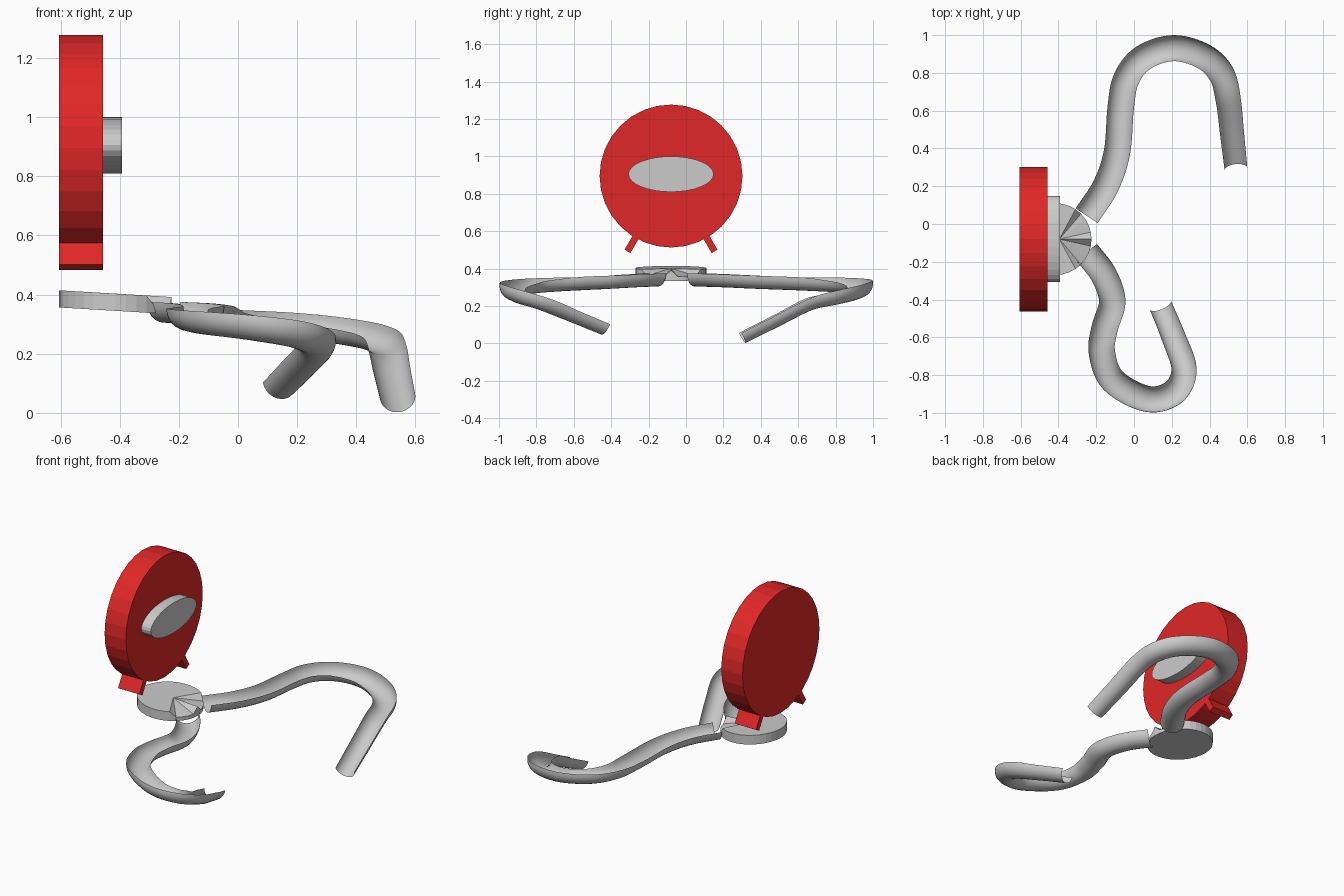
import bpy, bmesh, math
from mathutils import Vector, Matrix

if "Cube" in bpy.data.objects:
    bpy.data.objects.remove(bpy.data.objects["Cube"])

red = bpy.data.materials.new("red_paint")
red.diffuse_color = (0.75, 0.02, 0.02, 1)
red.use_nodes = True
red.node_tree.nodes["Principled BSDF"].inputs["Base Color"].default_value = red.diffuse_color


def add_object(name, bm, mat=None):
    mesh = bpy.data.meshes.new(name)
    bm.to_mesh(mesh)
    bm.free()
    obj = bpy.data.objects.new(name, mesh)
    bpy.context.collection.objects.link(obj)
    if mat:
        mesh.materials.append(mat)
    return obj


def x_disc(name, x0, x1, y, z, ry, rz, mat=None):
    """Elliptical slab facing along x."""
    bm = bmesh.new()
    bmesh.ops.create_cone(bm, cap_ends=True, segments=32, radius1=1, radius2=1, depth=1)
    m = (Matrix.Translation(((x0 + x1) / 2, y, z))
         @ Matrix.Diagonal((x1 - x0, ry, rz, 1)) @ Matrix.Rotation(math.pi / 2, 4, 'Y'))
    bmesh.ops.transform(bm, matrix=m, verts=bm.verts)
    return add_object(name, bm, mat)


# Upright red disc with the oval plate on its face
x_disc("red_disc", -0.605, -0.457, -0.08, 0.895, 0.382, 0.382, red)
x_disc("oval_plate", -0.457, -0.392, -0.08, 0.905, 0.228, 0.095)

# Two small radial feet under the disc
for side, name in ((-1, "left_foot"), (1, "right_foot")):
    bm = bmesh.new()
    bmesh.ops.create_cube(bm, size=1)
    m = (Matrix.Translation((-0.531, -0.08, 0.895)) @ Matrix.Rotation(side * math.radians(30), 4, 'X')
         @ Matrix.Translation((0, 0, -0.413)) @ Matrix.Diagonal((0.148, 0.036, 0.105, 1)))
    bmesh.ops.transform(bm, matrix=m, verts=bm.verts)
    add_object(name, bm, red)

# Hub: slightly tilted flat disc whose top sinks towards the legs
bm = bmesh.new()
n = 32
tilt = 0.06
c = Vector((-0.415, -0.08, 0.375))
top, low = [], []
for i in range(n):
    a = 2 * math.pi * i / n
    x, y = 0.19 * math.cos(a), 0.19 * math.sin(a)
    d = abs((a + math.pi) % (2 * math.pi) - math.pi)
    sink = 0.035 if 0.15 < d < 0.95 else 0.0
    top.append(bm.verts.new(c + Vector((x, y, 0.028 - tilt * x - sink))))
    low.append(bm.verts.new(c + Vector((x, y, -0.03 - tilt * x))))
hub = bm.verts.new(c + Vector((0.02, 0, 0.027)))
for i in range(n):
    j = (i + 1) % n
    bm.faces.new((low[i], low[j], top[j], top[i]))
    bm.faces.new((top[i], top[j], hub))
bm.faces.new(low[::-1])
add_object("hub_disc", bm)


def spline(pts, steps=7):
    """Catmull-Rom through points of any dimension."""
    pts = [Vector(p) for p in pts]
    pts = [2 * pts[0] - pts[1]] + pts + [2 * pts[-1] - pts[-2]]
    out = []
    for k in range(1, len(pts) - 2):
        p0, p1, p2, p3 = pts[k - 1:k + 3]
        for s in range(steps):
            t = s / steps
            out.append(0.5 * (2 * p1 + (p2 - p0) * t + (2 * p0 - 5 * p1 + 4 * p2 - p3) * t * t
                              + (3 * p1 - p0 - 3 * p2 + p3) * t ** 3))
    return out + [pts[-2]]


def trough_leg(name, pts, sides=12):
    """Open half-pipe swept along x, y, z, bank (degrees, positive lifts the left rim)."""
    path = spline(pts)
    bm = bmesh.new()
    rings = []
    for i, p in enumerate(path):
        t = (path[min(i + 1, len(path) - 1)] - path[max(i - 1, 0)]).xyz.normalized()
        left = Vector((0, 0, 1)).cross(t).normalized()
        left = Matrix.Rotation(math.radians(p[3]), 3, t).inverted() @ left
        down = left.cross(t)
        if down.z > 0:
            down = -down
        # lift the left rim for positive bank
        r = 0.07 - 0.01 * max(0, (i / len(path) - 0.7) / 0.3)
        rings.append([bm.verts.new(p.xyz + r * (math.cos(a) * left + math.sin(a) * down))
                      for a in (math.pi * k / sides for k in range(sides + 1))])
    for a, b in zip(rings, rings[1:]):
        for k in range(sides):
            bm.faces.new((a[k], a[k + 1], b[k + 1], b[k]))
    for f in bm.faces:
        f.smooth = True
    return add_object(name, bm)


# Long leg at the back: bank is negative so the outer (left) rim rises
trough_leg("back_leg", [
    (-0.25, 0.045, 0.375, 0), (-0.15, 0.2, 0.37, 0), (-0.09, 0.38, 0.362, 0),
    (-0.07, 0.62, 0.353, 0), (-0.04, 0.77, 0.345, -6), (0.05, 0.88, 0.335, -10),
    (0.21, 0.93, 0.32, -14), (0.37, 0.885, 0.298, -14), (0.465, 0.79, 0.275, -9),
    (0.50, 0.65, 0.24, 0), (0.52, 0.47, 0.148, 0), (0.54, 0.29, 0.056, 0)])

# Curled leg at the front: outer rim is on the right
trough_leg("front_leg", [
    (-0.25, -0.15, 0.375, 0), (-0.16, -0.27, 0.37, 0), (-0.115, -0.41, 0.362, 0),
    (-0.155, -0.55, 0.355, 0), (-0.17, -0.68, 0.348, 3), (-0.11, -0.83, 0.335, 8),
    (0.07, -0.925, 0.312, 14), (0.21, -0.89, 0.285, 14), (0.265, -0.77, 0.245, 6),
    (0.21, -0.6, 0.175, 0), (0.14, -0.43, 0.103, 0)])
